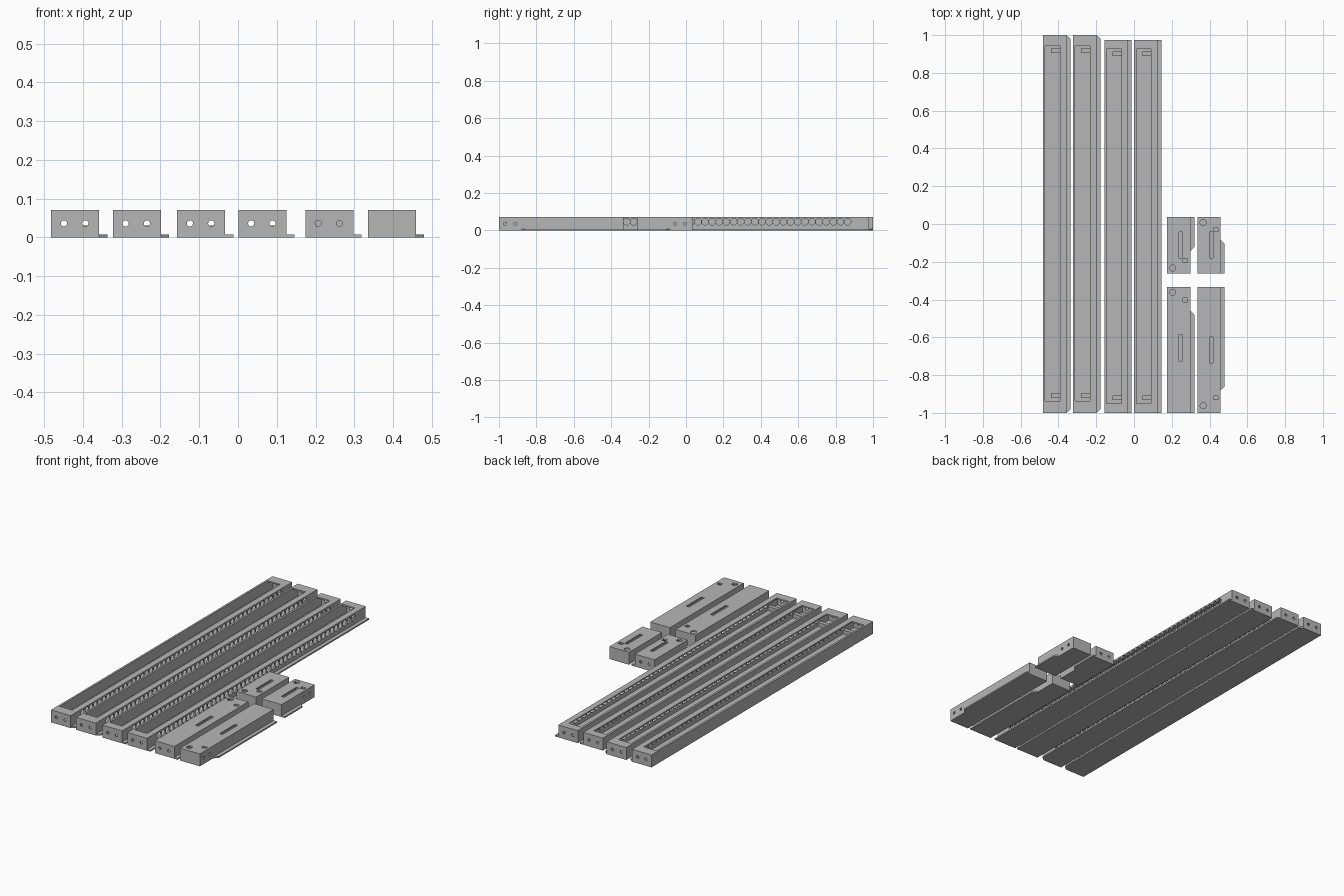
import bpy, bmesh
from mathutils import Matrix, Vector

if "Cube" in bpy.data.objects:
    bpy.data.objects.remove(bpy.data.objects["Cube"], do_unlink=True)

H, T, W, FLANGE = 0.071, 0.008, 0.124, 0.021
GREY = (0.47, 0.47, 0.47, 1)
metal = bpy.data.materials.new("sheet_metal_grey")
metal.use_nodes = True
metal.diffuse_color = GREY
metal.node_tree.nodes["Principled BSDF"].inputs["Base Color"].default_value = GREY


def box(bm, lo, hi):
    lo, hi = Vector(lo), Vector(hi)
    m = Matrix.Translation((lo + hi) / 2) @ Matrix.Diagonal((*(hi - lo), 1))
    bmesh.ops.create_cube(bm, size=1, matrix=m)


def cylinder(bm, centre, radius, axis, depth=0.024):
    turn = Vector((0, 0, 1)).rotation_difference(Vector(axis)).to_matrix().to_4x4()
    bmesh.ops.create_cone(bm, cap_ends=True, segments=20, radius1=radius, radius2=radius,
                          depth=depth, matrix=Matrix.Translation(centre) @ turn)


def finish(name, bm):
    bmesh.ops.recalc_face_normals(bm, faces=bm.faces)
    mesh = bpy.data.meshes.new(name)
    bm.to_mesh(mesh)
    bm.free()
    mesh.materials.append(metal)
    obj = bpy.data.objects.new(name, mesh)
    bpy.context.collection.objects.link(obj)
    return obj


def cut(obj, cutters):
    """Subtract each cutter mesh and bake the result."""
    helpers = []
    for bm in cutters:
        helper = finish("cutter", bm)
        helper.hide_render = True
        mod = obj.modifiers.new("cut", "BOOLEAN")
        mod.operation, mod.solver, mod.object = "DIFFERENCE", "EXACT", helper
        helpers.append(helper)
    bpy.context.view_layer.update()
    baked = bpy.data.meshes.new_from_object(obj.evaluated_get(bpy.context.evaluated_depsgraph_get()))
    obj.modifiers.clear()
    obj.data = baked
    for helper in helpers:
        bpy.data.objects.remove(helper, do_unlink=True)


def base_plate(name, x, y0, y1, f0, f1, c0, c1):
    """Floor with a side flange from f0 to f1, corners chamfered by c0 and c1."""
    r, e = x + W, x + W + FLANGE
    outline = [(x, y0), (r, y0), (r, f0), (e, f0 + c0), (e, f1 - c1), (r, f1), (r, y1), (x, y1)]
    points = [p for i, p in enumerate(outline) if p != outline[i - 1]]
    bm = bmesh.new()
    face = bm.faces.new([bm.verts.new((px, py, 0)) for px, py in points])
    top = bmesh.ops.extrude_face_region(bm, geom=[face])["geom"]
    bmesh.ops.translate(bm, vec=(0, 0, T), verts=[v for v in top if isinstance(v, bmesh.types.BMVert)])
    finish(name, bm)


def shell(name, x, y0, y1, holes):
    """Hollow housing without floor, then pierced by the holes mesh."""
    bm, cavity = bmesh.new(), bmesh.new()
    box(bm, (x, y0, T), (x + W, y1, H))
    box(cavity, (x + T, y0 + T, -T), (x + W - T, y1 - T, H - T))
    cut(finish(name, bm), [cavity, holes])


def end_holes(bm, x, y):
    for dx in (0.033, 0.088):
        cylinder(bm, (x + dx, y, 0.036), 0.008, (0, 1, 0))


# Long channels: open top, perforated side wall, bracket tab near each end
for i, (x, y1, chamfer) in enumerate([(-0.482, 1, 0.018), (-0.323, 1, 0.018),
                                      (-0.157, 0.975, 0), (0.001, 0.975, 0)]):
    y0, n = -1, 47
    name = f"long_channel_{i + 1}"
    holes = bmesh.new()
    inset0, inset1 = (0.062, 0.058) if chamfer else (0.05, 0.048)
    box(holes, (x + 0.011, y0 + inset0, H - 2 * T), (x + 0.09, y1 - inset1, H + T))
    for y in (y0, y1):
        end_holes(holes, x, y)
    first, last = y0 + 0.111, y1 - 0.111
    for k in range(n):
        y = first + (last - first) * k / (n - 1)
        cylinder(holes, (x + W, y, 0.047), 0.0178, (1, 0, 0))
    shell(name + "_shell", x, y0, y1, holes)
    base_plate(name + "_base", x, y0, y1, y0, y1, chamfer, chamfer)
    tabs = bmesh.new()
    for y in (y0 + inset0 + 0.03, y1 - inset1 - 0.025):
        box(tabs, (x + 0.043, y - 0.012, T), (x + W - T, y + 0.012, T + 0.022))
    finish(name + "_tabs", tabs)

# Short covers: x, y range, flange range, chamfers, slot, latch, round hole, drilled end
COVERS = [
    ("left_long_cover", 0.174, -1, -0.333, (-1, -0.457, 0, 0.024), -0.655, -0.402, -0.362, -1),
    ("left_short_cover", 0.174, -0.262, 0.036, (-0.145, 0.036, 0.024, 0), -0.112, -0.194, -0.233, 0.036),
    ("right_long_cover", 0.335, -1, -0.333, (-0.88, -0.333, 0.02, 0), -0.667, -0.92, -0.962, None),
    ("right_short_cover", 0.335, -0.262, 0.036, (-0.262, -0.085, 0, 0.02), -0.112, -0.031, 0.008, None),
]
for name, x, y0, y1, flange, slot, latch, ring, end in COVERS:
    holes = bmesh.new()
    box(holes, (x + 0.064, slot - 0.069, H - 2 * T), (x + 0.083, slot + 0.069, H + T))
    box(holes, (x + 0.085, latch - 0.01, H - 2 * T), (x + 0.11, latch + 0.01, H + T))
    cylinder(holes, (x + 0.031, ring, H), 0.016, (0, 0, 1))
    if end is not None:
        end_holes(holes, x, end)
    else:
        # Two bolt holes in the outer side wall
        for y in ((y0 + 0.033, y0 + 0.088) if ring < -0.5 else (y1 - 0.041, y1 - 0.095)):
            cylinder(holes, (x + W, y, 0.036), 0.008, (1, 0, 0))
    shell(name + "_shell", x, y0, y1, holes)
    base_plate(name + "_base", x, y0, y1, *flange)
